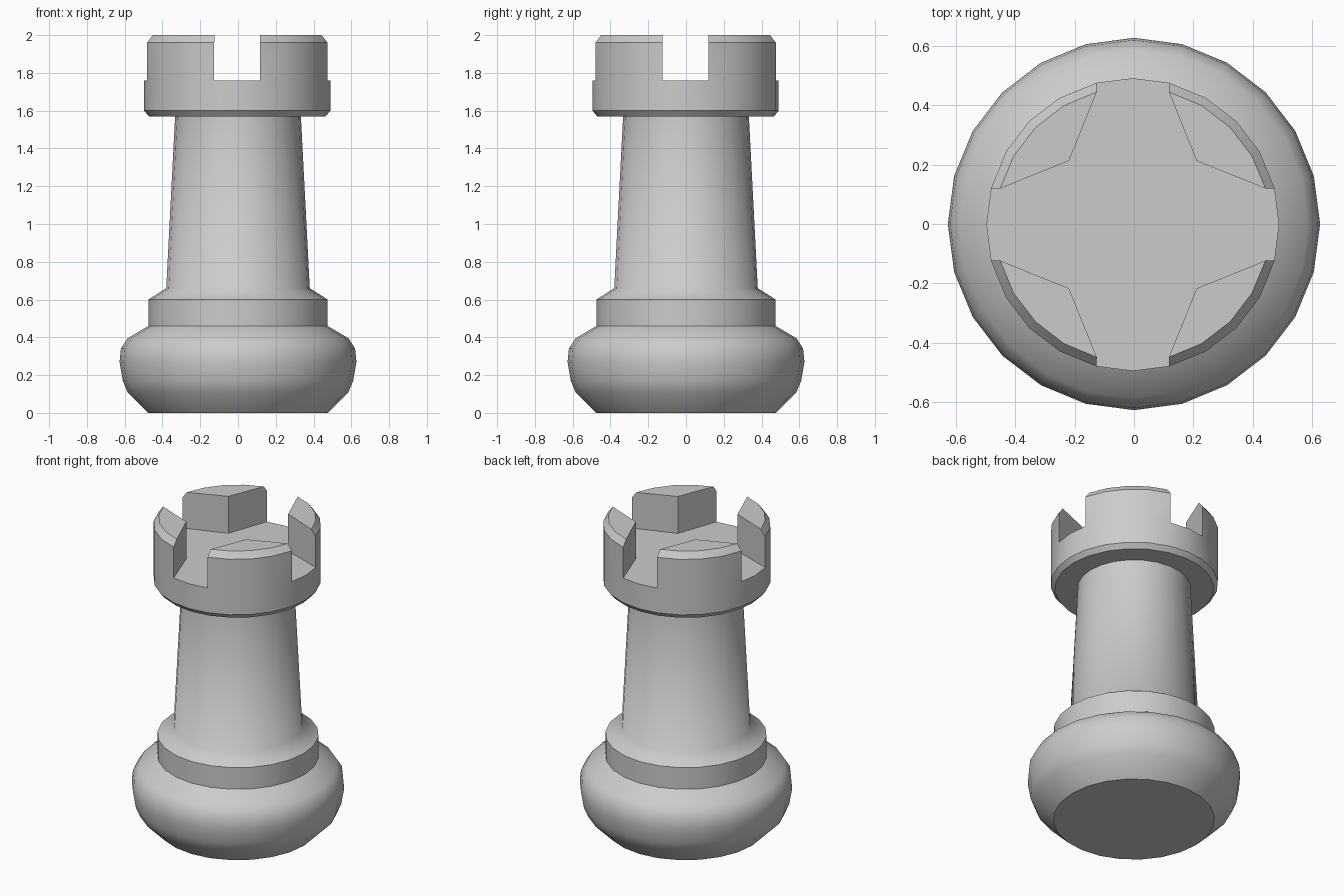
import bpy, bmesh
from math import sin, cos, radians

if "Cube" in bpy.data.objects:
    bpy.data.objects.remove(bpy.data.objects["Cube"])


def finish(name, bm, limit):
    """Smooth shading with sharp edges above the limit angle."""
    bmesh.ops.recalc_face_normals(bm, faces=bm.faces)
    for f in bm.faces:
        f.smooth = True
    for e in bm.edges:
        on_ground = all(v.co.z < 0.001 for v in e.verts)
        e.smooth = not on_ground and e.calc_face_angle(0) < radians(limit)
    mesh = bpy.data.meshes.new(name)
    bm.to_mesh(mesh)
    bm.free()
    obj = bpy.data.objects.new(name, mesh)
    bpy.context.collection.objects.link(obj)
    return obj


def ring(bm, r, z, angles):
    return [bm.verts.new((r * cos(radians(a)), r * sin(radians(a)), z)) for a in angles]


def bridge(bm, low, high, closed=True):
    n = len(low)
    for i in range(n if closed else n - 1):
        j = (i + 1) % n
        bm.faces.new((low[i], low[j], high[j], high[i]))


def lathe(bm, profile, angles):
    rings = [ring(bm, r, z, angles) for r, z in profile]
    bm.faces.new(rings[0][::-1])
    for low, high in zip(rings, rings[1:]):
        bridge(bm, low, high)
    return rings[-1]


# Base, collar and tapering shaft
bm = bmesh.new()
top = lathe(bm, [(0.475, 0), (0.585, 0.11), (0.61, 0.17), (0.627, 0.27), (0.62, 0.34),
                 (0.585, 0.395), (0.475, 0.46), (0.475, 0.60), (0.38, 0.66),
                 (0.332, 1.59)], [i * 15 for i in range(24)])
bm.faces.new(top)
finish("base_and_shaft", bm, 56)

# Crown drum; the ring angles line up with the edges of the notches
bm = bmesh.new()
steps = [0, 14.3, 30, 45, 60, 75.7]
rim = lathe(bm, [(0.468, 1.57), (0.493, 1.60), (0.493, 1.76)],
            [q * 90 + a for q in range(4) for a in steps])

# Four wedge-shaped merlons around a flat star-shaped floor
floor = []
for q in range(4):
    low = rim[q * 6 + 1:q * 6 + 6]
    mid = ring(bm, 0.493, 1.96, [q * 90 + a for a in steps[1:]])
    high = ring(bm, 0.463, 2.0, [q * 90 + a for a in (15.2, 30, 45, 60, 74.8)])
    in_low, = ring(bm, 0.304, 1.76, [q * 90 + 45])
    in_high, = ring(bm, 0.304, 2.0, [q * 90 + 45])
    bridge(bm, low, mid, False)
    bridge(bm, mid, high, False)
    bm.faces.new(high + [in_high])
    for k in (0, -1):
        bm.faces.new((low[k], mid[k], high[k], in_high, in_low))
    floor += [rim[q * 6], low[0], in_low, low[-1]]
bm.faces.new(floor)
crown = finish("crown", bm, 36)
crown.location = (-0.004, -0.002, 0)
